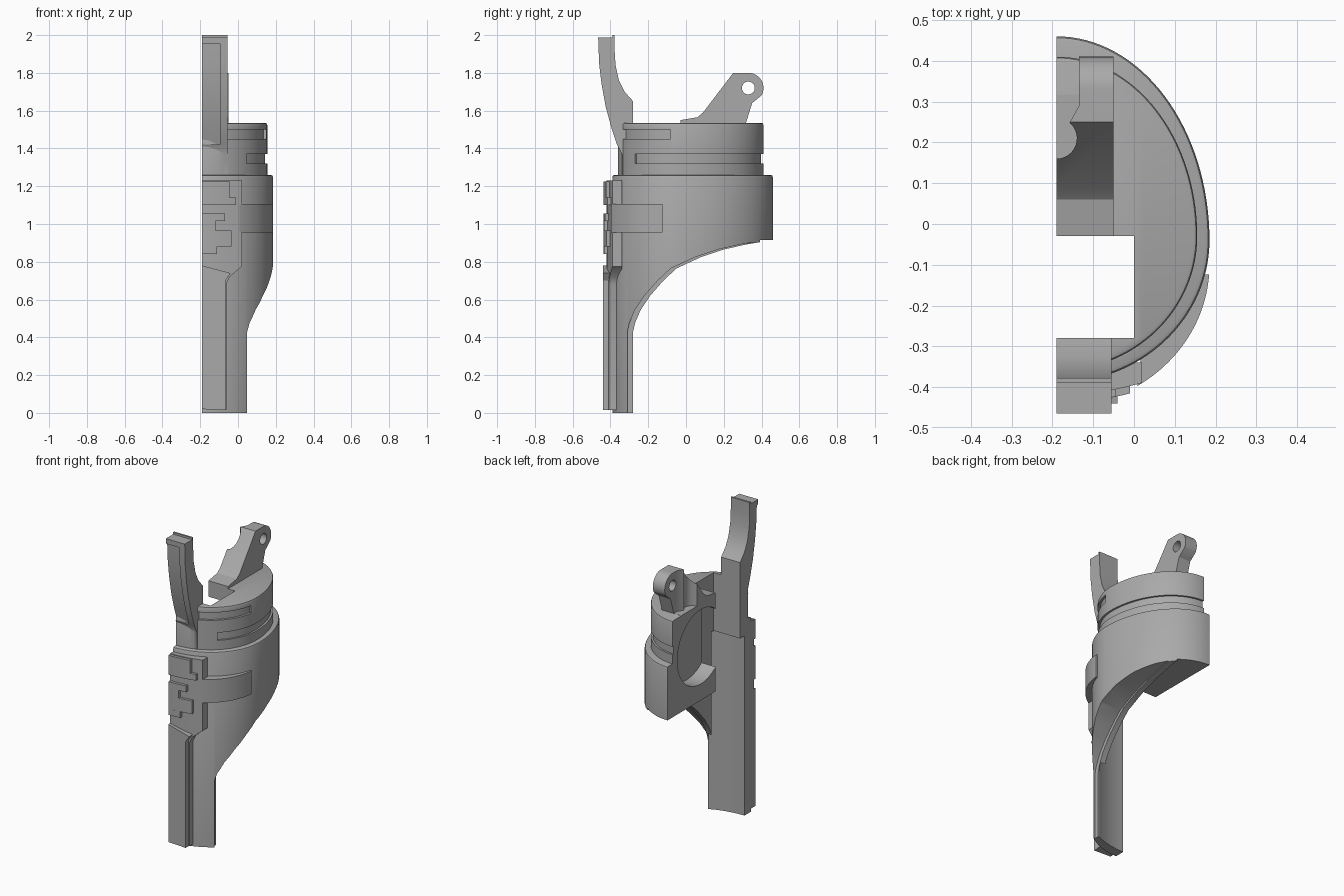
import bpy, bmesh, math
from mathutils import Vector

cube = bpy.data.objects.get("Cube")
if cube:
    bpy.data.objects.remove(cube, do_unlink=True)

grey = bpy.data.materials.new("matte_grey")
grey.use_nodes = True
grey.diffuse_color = (0.4, 0.4, 0.4, 1)
grey.node_tree.nodes["Principled BSDF"].inputs["Base Color"].default_value = (0.4, 0.4, 0.4, 1)

CUT = -0.19  # flat side plane


def prism(name, pts, axis, lo, hi, chamfer=0):
    """Extrude a 2D outline along x, y or z; optionally bevel its top rim."""
    place = {"x": lambda a, b, t: (t, a, b),
             "y": lambda a, b, t: (a, t, b),
             "z": lambda a, b, t: (a, b, t)}[axis]
    bm = bmesh.new()
    base = [bm.verts.new(place(a, b, lo)) for a, b in pts]
    face = bm.faces.new(base)
    grown = bmesh.ops.extrude_face_region(bm, geom=[face])["geom"]
    top = [v for v in grown if isinstance(v, bmesh.types.BMVert)]
    bmesh.ops.translate(bm, verts=top, vec=Vector(place(0, 0, hi - lo)))
    if chamfer:
        rim = [e for e in bm.edges if all(v in top for v in e.verts)
               and not all(abs(v.co.x - CUT) < 1e-4 for v in e.verts)]
        bmesh.ops.bevel(bm, geom=rim, offset=chamfer, segments=2,
                        profile=0.5, affect="EDGES")
    bmesh.ops.recalc_face_normals(bm, faces=bm.faces)
    mesh = bpy.data.meshes.new(name)
    bm.to_mesh(mesh)
    bm.free()
    mesh.materials.append(grey)
    ob = bpy.data.objects.new(name, mesh)
    bpy.context.collection.objects.link(ob)
    return ob


def box(name, x0, x1, y0, y1, z0, z1):
    return prism(name, [(x0, y0), (x1, y0), (x1, y1), (x0, y1)], "z", z0, z1)


def arc(cx, cy, rx, ry, a0, a1, n=40):
    angles = [math.radians(a0 + (a1 - a0) * i / n) for i in range(n + 1)]
    return [(cx + rx * math.cos(a), cy + ry * math.sin(a)) for a in angles]


def egg(cy, rx, front, back, grow=0, a0=-90, a1=90):
    """Half egg outline: shorter towards the front, longer towards the back."""
    return (arc(CUT, cy, rx + grow, front + grow, a0, 0, 32)[:-1]
            + arc(CUT, cy, rx + grow, back + grow, 0, a1, 32))


def bowed(x1, y, n=10):
    """Front line of the panel, bowing backwards away from the cut plane."""
    xs = [CUT + (x1 - CUT) * i / n for i in range(n + 1)]
    return [(x, y + 0.7 * (x - CUT) ** 2) for x in xs]


def cut(target, cutter):
    """Subtract a cutter and discard it."""
    cutter.hide_render = True
    mod = target.modifiers.new("cut", "BOOLEAN")
    mod.operation, mod.solver, mod.object = "DIFFERENCE", "EXACT", cutter
    bpy.context.view_layer.objects.active = target
    bpy.ops.object.modifier_apply(modifier=mod.name)
    bpy.data.objects.remove(cutter, do_unlink=True)


def slot_cutter():
    return box("slot_cutter", -0.3, 0, -0.28, -0.03, -0.1, 1.7)


def bore_cutter():
    return prism("bore_cutter", arc(0.12, 1.26, 0.24, 0.24, 0, 354, 59), "x", -0.3, -0.09)


# Main body: half egg, trimmed underneath by a sweeping curve
body = prism("body_shell", egg(-0.04, 0.375, 0.35, 0.5), "z", 0, 1.26, 0.012)
under = [(0.6, -0.1), (0.6, 0.912), (0.44, 0.912), (0.32, 0.892), (0.2, 0.865), (0.08, 0.825),
         (-0.05, 0.765), (-0.12, 0.7), (-0.19, 0.62), (-0.24, 0.545), (-0.27, 0.475),
         (-0.28, 0.43), (-0.28, -0.1)]
cut(body, prism("under_cutter", under, "x", -0.3, 0.3))
cut(body, prism("edge_cutter", [(y - 0.03, z) for y, z in under], "x", 0.038, 0.3))
cut(body, slot_cutter())
cut(body, bore_cutter())
# flat underside of the inner block and hollow back of the leg
cut(body, box("underside_cutter", -0.3, 0, -0.279, 0.6, -0.1, 0.914))
hollow = arc(CUT, -0.04, 0.41, 0.285, -105, -57, 24) + [(0.033, -0.262), (-0.3, -0.262)]
cut(body, prism("hollow_cutter", hollow, "z", -0.1, 1.16))

# Neck ring with two grooves
neck = prism("neck", egg(-0.03, 0.345, 0.33, 0.44), "z", 1.24, 1.535, 0.01)
upper_groove = (arc(CUT, -0.03, 0.392, 0.38, -74, -9)
                + arc(CUT, -0.03, 0.33, 0.315, -9, -74))
lower_groove = (egg(-0.03, 0.345, 0.33, 0.44, 0.05, -47, 95)
                + egg(-0.03, 0.345, 0.33, 0.44, -0.012, -47, 95)[::-1])
cut(neck, prism("groove_cutter", upper_groove, "z", 1.45, 1.5))
cut(neck, prism("groove_cutter", lower_groove, "z", 1.32, 1.37))
cut(neck, slot_cutter())
cut(neck, bore_cutter())

# Hinge lug on top
lug_side = ([(-0.03, 1.51), (-0.03, 1.55), (0.06, 1.565), (0.09, 1.59), (0.25, 1.8)]
            + arc(0.33, 1.72, 0.08, 0.08, 90, -30, 16) + [(0.35, 1.64), (0.31, 1.51)])
lug = prism("hinge_lug", lug_side, "x", CUT, -0.05)
cut(lug, prism("pin_cutter", arc(0.33, 1.72, 0.034, 0.034, 0, 345, 23), "x", -0.3, 0.1))
notch = [(-0.3, 0.16)] + arc(CUT, 0.21, 0.05, 0.05, -90, 50, 12) + [
    (-0.135, 0.29), (-0.135, 0.6), (-0.3, 0.6)]
cut(lug, prism("notch_cutter", notch, "z", 1.536, 2))

# Tall curved prong at the front
outer = [(-0.465, 1.988), (-0.46, 1.85), (-0.447, 1.74), (-0.425, 1.62), (-0.395, 1.51),
         (-0.365, 1.42), (-0.34, 1.37)]
inner = [(-0.28, 1.16), (-0.28, 1.65), (-0.325, 1.7), (-0.355, 1.76), (-0.373, 1.84),
         (-0.378, 1.92), (-0.378, 2), (-0.39, 2), (-0.39, 1.988)]
prong = prism("front_prong", outer + [(-0.34, 1.16)] + inner, "x", CUT, -0.055)
inset = [(y, min(max(z, 1.41), 1.955)) for y, z in outer[:-1]]
recess = [(y - 0.06, z) for y, z in inset] + [(y + 0.014, z) for y, z in reversed(inset)]
cut(prong, prism("recess_cutter", recess, "x", -0.3, -0.095))

# Front spine that widens into a bowed panel
spine = [(CUT, 0.02), (-0.062, 0.015), (-0.062, 0.68), (-0.045, 0.72), (0.02, 0.775),
         (0.02, 1.23), (CUT, 1.23)]
panel = prism("front_spine", spine, "y", -0.45, -0.34)
cut(panel, prism("bow_cutter", bowed(0.1, -0.42) + [(0.1, -0.6), (CUT, -0.6)], "z", -0.1, 1.3))
prism("lower_rail", [(CUT, 0.02), (-0.066, 0.015), (-0.066, 0.7), (-0.04, 0.74), (CUT, 0.78)],
      "y", -0.44, -0.405)

# Raised stepped blocks on the panel
for x1, z0, z1 in ((-0.01, 1.1, 1.14), (-0.045, 1.14, 1.225), (-0.07, 1.015, 1.055),
                   (-0.12, 0.965, 1.015), (-0.035, 0.88, 0.965), (-0.11, 0.84, 0.88)):
    prism("panel_block", bowed(x1, -0.438) + [(x1, -0.385), (CUT, -0.385)], "z", z0, z1)

# Side band wrapping back from the panel
band = arc(CUT, -0.1, 0.375, 0.35, -58, -4, 24) + [(0.1, -0.12), (0.02, -0.3)]
prism("side_band", band, "z", 0.955, 1.105)

# Smooth the curved surfaces, keeping edges crisp
bpy.ops.object.select_all(action="DESELECT")
for ob in bpy.context.scene.objects:
    if ob.type == "MESH" and ob.data.materials and ob.data.materials[0] == grey:
        ob.select_set(True)
        bpy.context.view_layer.objects.active = ob
bpy.ops.object.shade_smooth_by_angle(angle=math.radians(30))
